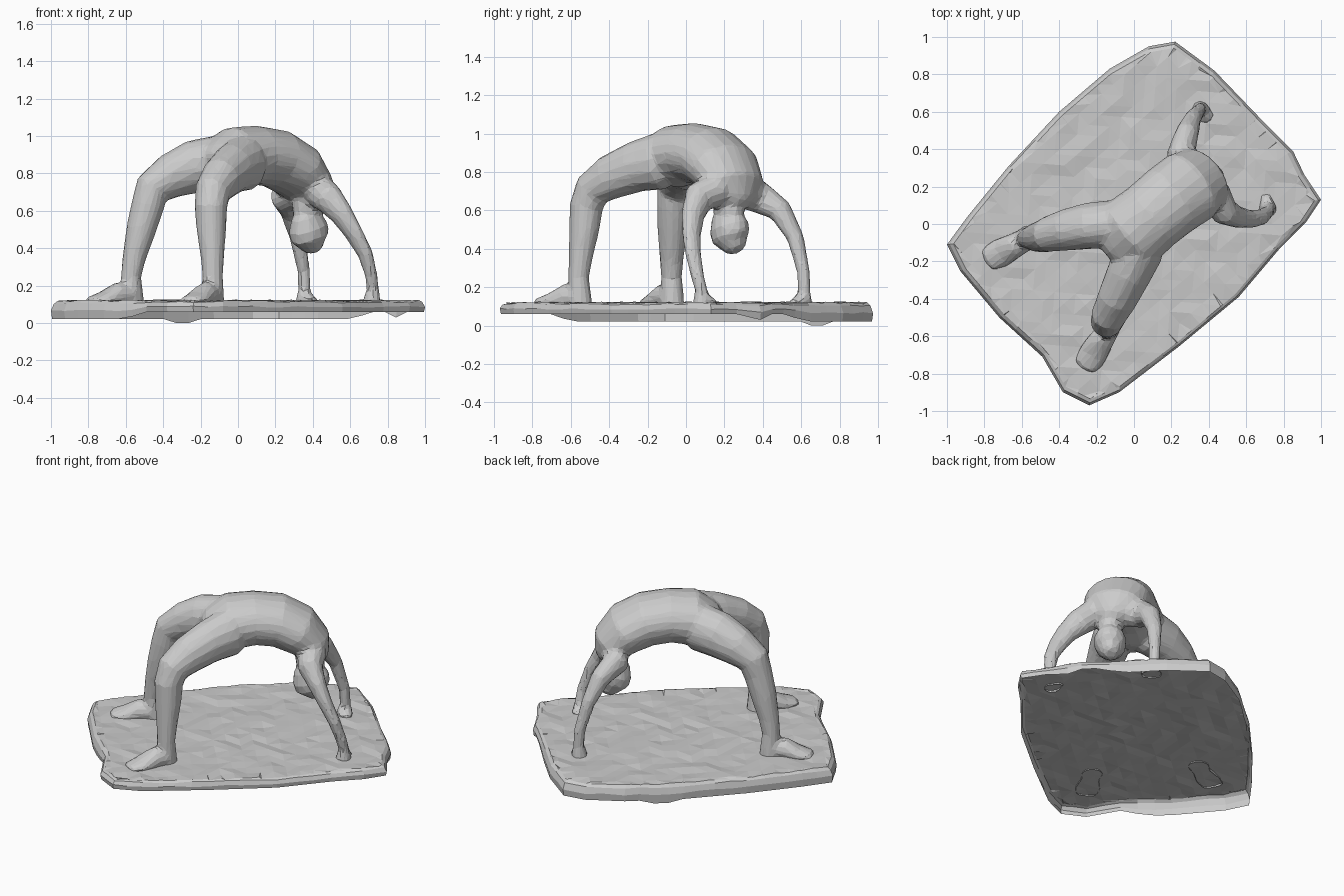
import bpy, bmesh, math, random
from mathutils import Vector

if "Cube" in bpy.data.objects:
    bpy.data.objects.remove(bpy.data.objects["Cube"])

random.seed(4)
FORWARD = Vector((0.76, 0.65, 0))      # hips towards head
LATERAL = Vector((0.65, -0.76, 0))     # across the body


def add_object(name, bm):
    mesh = bpy.data.meshes.new(name)
    bm.to_mesh(mesh)
    bm.free()
    obj = bpy.data.objects.new(name, mesh)
    bpy.context.collection.objects.link(obj)
    return obj


def bridge(bm, a, b):
    n = len(a)
    return [bm.faces.new((a[i], a[(i + 1) % n], b[(i + 1) % n], b[i])) for i in range(n)]


def tube(bm, points, side, sides=14):
    """Loft ellipses (x, y, z, half width[, half thickness]) along a path, rounded ends."""
    centres = [Vector(p[:3]) for p in points]
    rings = []
    for i, p in enumerate(points):
        t = (centres[min(i + 1, len(points) - 1)] - centres[max(i - 1, 0)]).normalized()
        u = (side - t * side.dot(t)).normalized()
        v = t.cross(u)
        a, b = p[3], p[-1]
        stops = [(0, 1)]
        if i == 0:
            stops = [(-0.6, 0.5), (-0.3, 0.85), (0, 1)]
        elif i == len(points) - 1:
            stops = [(0, 1), (0.3, 0.85), (0.6, 0.5)]
        for push, s in stops:
            rings.append([bm.verts.new(centres[i] + t * push * b
                          + u * a * s * math.cos(2 * math.pi * k / sides)
                          + v * b * s * math.sin(2 * math.pi * k / sides)) for k in range(sides)])
    for a, b in zip(rings, rings[1:]):
        bridge(bm, a, b)
    bm.faces.new(rings[0])
    bm.faces.new(rings[-1])


body = bmesh.new()
# torso arching from pelvis to shoulders
tube(body, [(-.09, -.11, .86, .16, .12), (-.02, -.05, .882, .205, .165), (.09, .04, .898, .195, .158),
            (.20, .13, .88, .20, .158), (.30, .20, .82, .205, .15), (.37, .25, .73, .18, .12),
            (.385, .26, .66, .11, .085)], LATERAL, 20)
# legs, hip to heel
tube(body, [(.03, -.14, .855, .13, .15), (-.03, -.27, .825, .12, .133), (-.09, -.40, .77, .108, .118),
            (-.135, -.49, .705, .094, .10), (-.145, -.52, .62, .088), (-.142, -.53, .50, .08),
            (-.137, -.55, .35, .063), (-.135, -.56, .25, .055), (-.135, -.55, .10, .064)], LATERAL)
tube(body, [(-.10, 0, .855, .13, .15), (-.24, -.01, .835, .125, .143), (-.36, -.03, .785, .112, .122),
            (-.46, -.055, .715, .094, .10), (-.485, -.065, .62, .088), (-.518, -.07, .50, .08),
            (-.555, -.075, .35, .063), (-.572, -.075, .25, .055), (-.565, -.07, .10, .064)], LATERAL)
# feet, heel to toes
for x, y, dx, dy in ((-.13, -.55, -.13, -.21), (-.57, -.08, -.21, -.11)):
    tube(body, [(x, y, .15, .06, .06), (x + dx * .35, y + dy * .35, .15, .068, .068),
                (x + dx * .7, y + dy * .7, .125, .08, .045),
                (x + dx, y + dy, .115, .068, .03)], LATERAL)
# arms, shoulder to wrist
tube(body, [(.33, .29, .70, .09), (.25, .38, .67, .08, .085), (.285, .49, .60, .06, .064),
            (.318, .57, .46, .042, .046), (.352, .612, .28, .034), (.356, .615, .18, .034),
            (.355, .61, .11, .05)], FORWARD)
tube(body, [(.43, .16, .71, .09), (.485, .065, .665, .075, .085), (.555, .037, .58, .055, .068),
            (.62, .028, .48, .043, .056), (.68, .037, .37, .037, .046), (.714, .062, .25, .034),
            (.72, .08, .18, .034), (.715, .083, .11, .05)], FORWARD)
# hands resting on the slab
tube(body, [(.355, .61, .14, .05, .03), (.40, .56, .12, .04, .02)], FORWARD)
tube(body, [(.715, .09, .14, .045, .03), (.70, .15, .12, .03, .018)], FORWARD)
# neck and hanging head
tube(body, [(.37, .22, .68, .085, .09), (.375, .225, .58, .075, .085), (.385, .235, .48, .06)], LATERAL)
tube(body, [(.365, .21, .55, .08, .095), (.375, .225, .51, .098, .115), (.385, .235, .46, .095, .112),
            (.395, .25, .425, .07, .075)], LATERAL)
bmesh.ops.recalc_face_normals(body, faces=body.faces)
rough = add_object("rough_body", body)

# fuse the parts into one faceted skin
remesh = rough.modifiers.new("fuse", 'REMESH')
remesh.mode = 'VOXEL'
remesh.voxel_size = 0.014
smooth = rough.modifiers.new("soften", 'SMOOTH')
smooth.factor, smooth.iterations = 0.5, 5
decimate = rough.modifiers.new("facets", 'DECIMATE')
decimate.ratio = 0.08
deps = bpy.context.evaluated_depsgraph_get()
fused = bmesh.new()
fused.from_mesh(bpy.data.meshes.new_from_object(rough.evaluated_get(deps)))
bpy.data.objects.remove(rough)
# trim the soles open where they meet the slab
bmesh.ops.bisect_plane(fused, geom=fused.verts[:] + fused.edges[:] + fused.faces[:],
                       plane_co=(0, 0, .112), plane_no=(0, 0, 1), clear_inner=True)
for f in fused.faces:
    f.smooth = False
add_object("bridging_figure", fused)

# slab: uneven top sheet with an open-bottomed skirt
OUTLINE = [(.22, .975), (.43, .82), (.67, .57), (.85, .39), (.91, .265), (1.0, .13), (.92, .01),
           (.78, -.13), (.56, -.39), (.24, -.655), (-.08, -.90), (-.24, -.97), (-.38, -.90),
           (-.49, -.71), (-.72, -.50), (-.93, -.25), (-1.0, -.11), (-.89, .04), (-.67, .31),
           (-.40, .60), (-.13, .83), (.08, .95)]
edge = []
for i, p in enumerate(OUTLINE):
    p, q = Vector(p), Vector(OUTLINE[(i + 1) % len(OUTLINE)])
    n = max(1, round((q - p).length / 0.1))
    edge += [p.lerp(q, k / n) for k in range(n)]


def bottom(p):
    """Skirt hangs lower along the back and left, with two drips."""
    z = .06 - .038 * min(1, max(0, (p.y - p.x + .2) / .2))
    if (p - Vector((-.32, .65))).length < .09:
        z = 0.0
    if (p - Vector((.86, .37))).length < .06:
        z = .03
    return z


slab = bmesh.new()
rings = []
for s, k in ((.965, .99), (.985, .85), (1, .45), (.994, 0)):
    rings.append([slab.verts.new((p.x * s, p.y * s, bottom(p) + (.12 - bottom(p)) * k
                                  + (random.uniform(-.004, .004) if k else 0))) for p in edge])
for a, b in zip(rings, rings[1:]):
    bridge(slab, b, a)
# top sheet cut into a skewed grid, then roughened
inner = set(rings[0])
top = [slab.faces.new(rings[0])]
for v in inner:
    v.co.z = .119
for direction in (FORWARD, LATERAL):
    for step in range(-12, 13):
        geom = set(top)
        for f in top:
            geom.update(f.edges)
            geom.update(f.verts)
        bmesh.ops.bisect_plane(slab, geom=list(geom), plane_co=direction * step * .08, plane_no=direction)
        top = [f for f in slab.faces if all(abs(v.co.z - .119) < 1e-5 for v in f.verts)]
for v in {v for f in top for v in f.verts}:
    v.co.z += random.uniform(-.006, .006)
bmesh.ops.triangulate(slab, faces=top)
bmesh.ops.recalc_face_normals(slab, faces=slab.faces)
if sum(f.normal.z * f.calc_area() for f in slab.faces) < 0:
    bmesh.ops.reverse_faces(slab, faces=slab.faces)
add_object("base_slab", slab)
